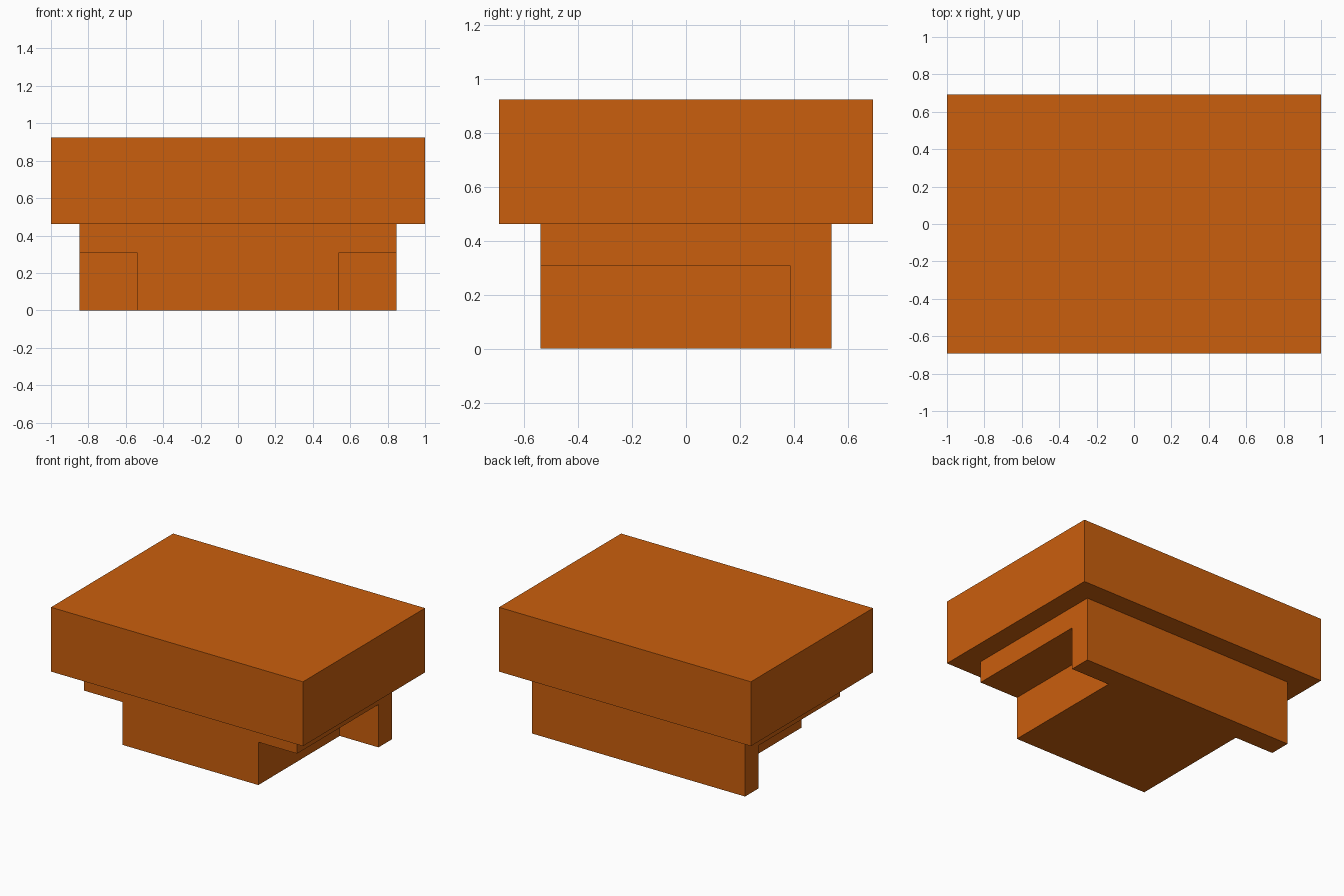
import bpy

if "Cube" in bpy.data.objects:
    bpy.data.objects.remove(bpy.data.objects["Cube"])

U = 2 / 13  # grid module: the model is 13 x 9 x 6 modules

orange = bpy.data.materials.new("burnt orange")
orange.diffuse_color = (0.59, 0.114, 0.004, 1)
orange.use_nodes = True
orange.node_tree.nodes["Principled BSDF"].inputs["Base Color"].default_value = orange.diffuse_color


def box(name, x0, x1, y0, y1, z0, z1):
    """Axis-aligned box from its limits in modules."""
    lo, hi = (x0, y0, z0), (x1, y1, z1)
    verts = [(x * U, y * U, z * U) for z in (z0, z1)
             for x, y in ((x0, y0), (x1, y0), (x1, y1), (x0, y1))]
    faces = [(3, 2, 1, 0), (4, 5, 6, 7)]
    faces += [(i, (i + 1) % 4, (i + 1) % 4 + 4, i + 4) for i in range(4)]
    mesh = bpy.data.meshes.new(name)
    mesh.from_pydata(verts, [], faces)
    mesh.materials.append(orange)
    obj = bpy.data.objects.new(name, mesh)
    bpy.context.collection.objects.link(obj)
    return obj


# Wide upper slab
box("top_slab", -6.5, 6.5, -4.5, 4.5, 3, 6)

# Narrower base, with its lower front sides cut away up to the back wall
base = box("base", -5.5, 5.5, -3.5, 3.5, 0, 3)
for side, x0, x1 in (("left", -7, -3.5), ("right", 3.5, 7)):
    cutter = box(side + "_notch_cutter", x0, x1, -5, 2.5, -1, 2)
    cutter.hide_render = True
    cutter.display_type = 'WIRE'
    cut = base.modifiers.new(side + "_notch", 'BOOLEAN')
    cut.operation = 'DIFFERENCE'
    cut.solver = 'EXACT'
    cut.object = cutter

# Apply the cuts and discard the cutters
bpy.context.view_layer.objects.active = base
for mod in list(base.modifiers):
    cutter = mod.object
    bpy.ops.object.modifier_apply(modifier=mod.name)
    bpy.data.objects.remove(cutter)
